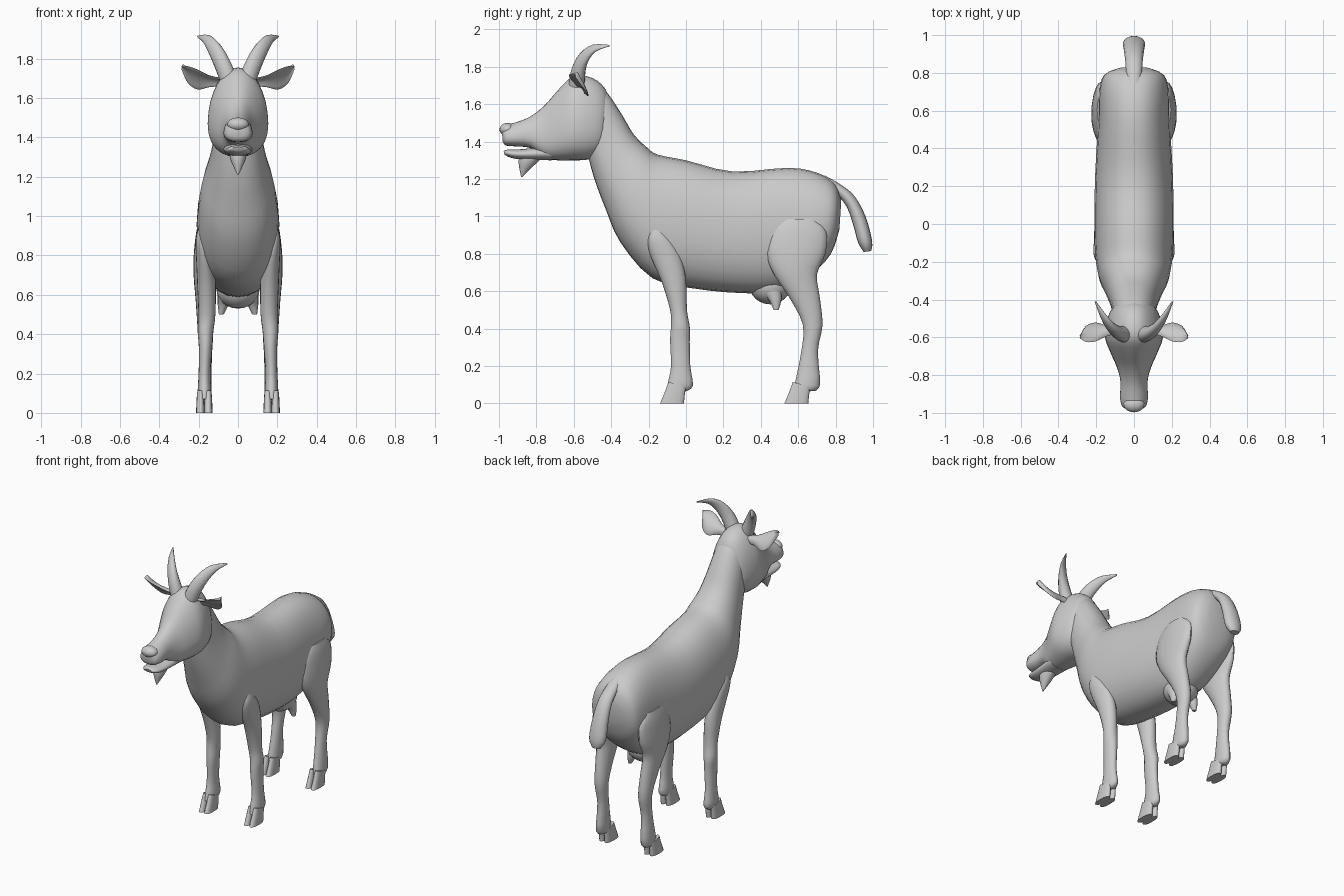
import bpy, bmesh
from math import cos, sin, tau
from mathutils import Vector

cube = bpy.data.objects.get("Cube")
if cube:
    bpy.data.objects.remove(cube, do_unlink=True)

grey = bpy.data.materials.new("light grey")
grey.use_nodes = True
grey.diffuse_color = (.6, .6, .6, 1)
grey.node_tree.nodes["Principled BSDF"].inputs["Base Color"].default_value = grey.diffuse_color


def finish(name, bm, mirror):
    """Turn a bmesh into a smooth grey object, optionally mirrored across x."""
    bmesh.ops.recalc_face_normals(bm, faces=bm.faces)
    mesh = bpy.data.meshes.new(name)
    bm.to_mesh(mesh)
    bm.free()
    mesh.materials.append(grey)
    obj = bpy.data.objects.new(name, mesh)
    bpy.context.collection.objects.link(obj)
    if mirror:
        modifier = obj.modifiers.new("mirror", "MIRROR")
        modifier.use_mirror_merge = False
    bpy.ops.object.select_all(action="DESELECT")
    bpy.context.view_layer.objects.active = obj
    obj.select_set(True)
    bpy.ops.object.shade_smooth_by_angle(angle=.9)
    return obj


def blend(a, b, c, d, t):
    """Catmull-Rom interpolation between b and c."""
    return b + (c - a) * (t / 2) + (a * 2 - b * 5 + c * 4 - d) * (t * t / 2) \
        + (b * 3 - a - c * 3 + d) * (t ** 3 / 2)


def loft(name, sections, side=(1, 0, 0), steps=3, sides=20, egg=0, power=1, cup=0, mirror=False):
    """Skin rounded sections, each given by two opposite points and a half width along side."""
    side = Vector(side).normalized()
    padded = [sections[0], *sections, sections[-1]]
    rings = []
    for i in range(len(sections) - 1):
        for s in range(steps):
            rings.append([blend(*values, s / steps) for values in zip(*padded[i:i + 4])])
    rings.append(sections[-1])
    bm = bmesh.new()
    loops = []
    for p, q, width in rings:
        loop = []
        for k in range(sides):
            c, s = cos(tau * k / sides), sin(tau * k / sides)
            x = abs(c) ** power * (1 if c > 0 else -1) * (1 - egg * s)
            y = abs(s) ** power * (1 if s > 0 else -1)
            loop.append(bm.verts.new((p + q) / 2 + (p - q) / 2 * y + side * (width * x + cup * s * s)))
        loops.append(loop)
    for a, b in zip(loops, loops[1:]):
        for k in range(sides):
            n = (k + 1) % sides
            bm.faces.new((a[k], a[n], b[n], b[k]))
    bm.faces.new(loops[0])
    bm.faces.new(loops[-1])
    return finish(name, bm, mirror)


def cut(x, width, y1, z1, y2, z2):
    """Section lying across the side profile."""
    return Vector((x, y1, z1)), Vector((x, y2, z2)), width


def ball(name, centre, radii, mirror=False):
    bm = bmesh.new()
    bmesh.ops.create_uvsphere(bm, u_segments=20, v_segments=12, radius=1)
    bmesh.ops.scale(bm, vec=radii, verts=bm.verts)
    bmesh.ops.translate(bm, vec=centre, verts=bm.verts)
    return finish(name, bm, mirror)


# Torso and neck
loft("body_and_neck", [
    cut(0, .08, .83, 1.08, .82, .93),
    cut(0, .16, .80, 1.17, .775, .80),
    cut(0, .185, .71, 1.23, .67, .69),
    cut(0, .19, .55, 1.26, .51, .60),
    cut(0, .205, .25, 1.24, .3, .59),
    cut(0, .21, 0, 1.3, .04, .615),
    cut(0, .205, -.15, 1.33, -.18, .67),
    cut(0, .185, -.21, 1.37, -.35, .86),
    cut(0, .15, -.28, 1.44, -.43, 1.04),
    cut(0, .125, -.34, 1.54, -.49, 1.2),
    cut(0, .11, -.42, 1.66, -.53, 1.34),
    cut(0, .09, -.48, 1.70, -.57, 1.42),
], sides=28, power=.9, egg=.04)

# Head with upper muzzle, then lower jaw
loft("head", [
    cut(0, .05, -.405, 1.6, -.41, 1.44),
    cut(0, .11, -.43, 1.68, -.45, 1.34),
    cut(0, .14, -.50, 1.74, -.52, 1.305),
    cut(0, .15, -.60, 1.75, -.60, 1.30),
    cut(0, .122, -.68, 1.68, -.68, 1.30),
    cut(0, .088, -.76, 1.59, -.76, 1.31),
    cut(0, .07, -.84, 1.53, -.83, 1.365),
    cut(0, .072, -.92, 1.5, -.92, 1.375),
    cut(0, .06, -.97, 1.485, -.965, 1.38),
    cut(0, .03, -.985, 1.46, -.98, 1.4),
], sides=28, egg=.22, power=.9)
loft("lower_jaw", [
    cut(0, .075, -.72, 1.38, -.72, 1.30),
    cut(0, .066, -.87, 1.36, -.88, 1.305),
    cut(0, .055, -.95, 1.358, -.94, 1.315),
    cut(0, .03, -.975, 1.35, -.97, 1.33),
])
ball("nose", (0, -.955, 1.465), (.055, .042, .035))
loft("beard", [
    cut(0, .045, -.89, 1.33, -.76, 1.32),
    cut(0, .036, -.895, 1.285, -.81, 1.275),
    cut(0, .003, -.882, 1.21, -.877, 1.21),
])

# Horns sweep up, outward and back
horn_path = [(.05, -.585, 1.70, .045), (.083, -.575, 1.78, .04), (.12, -.545, 1.85, .032),
             (.16, -.49, 1.9, .02), (.205, -.41, 1.913, .004)]
horn = []
for i, (x, y, z, r) in enumerate(horn_path):
    across = Vector((-.2, -.9 + .2 * i, .2 * i)).normalized() * r
    horn.append((Vector((x, y, z)) + across, Vector((x, y, z)) - across, r))
loft("horns", horn, side=(.9, -.15, -.4), sides=14, mirror=True)

# Cupped leaf ears
ear = []
for x, y, z, half in ((.09, -.55, 1.69, .02), (.14, -.555, 1.695, .028), (.2, -.56, 1.705, .05),
                      (.25, -.57, 1.73, .042), (.282, -.585, 1.765, .006)):
    spread = Vector((0, -half, half))
    ear.append((Vector((x, y, z)) + spread, Vector((x, y, z)) - spread, .01))
loft("ears", ear, side=(.3, -.7, -.7), sides=16, cup=.018, mirror=True)

# Legs down to the fetlocks
loft("front_legs", [
    cut(.185, .018, -.19, .925, -.135, .935),
    cut(.182, .033, -.205, .87, -.085, .88),
    cut(.17, .043, -.19, .79, -.03, .79),
    cut(.16, .047, -.13, .65, 0, .66),
    cut(.158, .043, -.085, .50, .005, .5),
    cut(.165, .04, -.08, .42, .02, .41),
    cut(.165, .034, -.085, .34, .02, .33),
    cut(.17, .03, -.08, .2, .023, .2),
    cut(.17, .035, -.095, .12, .037, .095),
    cut(.17, .03, -.105, .07, 0, .065),
], mirror=True)
loft("hind_legs", [
    cut(.17, .025, .52, .985, .69, .985),
    cut(.17, .042, .45, .92, .75, .92),
    cut(.175, .05, .43, .80, .745, .80),
    cut(.175, .05, .47, .69, .70, .69),
    cut(.17, .045, .55, .57, .715, .57),
    cut(.165, .04, .625, .42, .73, .42),
    cut(.165, .032, .615, .27, .705, .28),
    cut(.17, .035, .585, .12, .715, .09),
    cut(.17, .03, .575, .07, .65, .065),
], mirror=True)

# Cloven hooves, two toes on each foot
for name, y in (("front", 0), ("hind", .665)):
    for toe, x in (("inner", .151), ("outer", .191)):
        loft(name + "_" + toe + "_toes", [
            cut(x, .017, y - .095, .115, y, .09),
            cut(x, .02, y - .115, .06, y - .005, .05),
            cut(x, .022, y - .14, 0, y - .01, 0),
        ], sides=14, power=.8, mirror=True)

# Tail
loft("tail", [
    cut(0, .04, .74, 1.22, .76, 1.13),
    cut(0, .043, .82, 1.175, .81, 1.11),
    cut(0, .048, .90, 1.11, .86, 1.05),
    cut(0, .055, .96, 1, .895, .95),
    cut(0, .058, .995, .87, .92, .86),
    cut(0, .03, .99, .815, .95, .81),
], sides=16)

# Udder and teats
ball("udder", (0, .45, .63), (.11, .11, .1))
loft("teats", [
    cut(.065, .04, .40, .6, .51, .62),
    cut(.075, .028, .445, .55, .51, .55),
    cut(.085, .012, .468, .5, .495, .5),
], sides=14, mirror=True)
